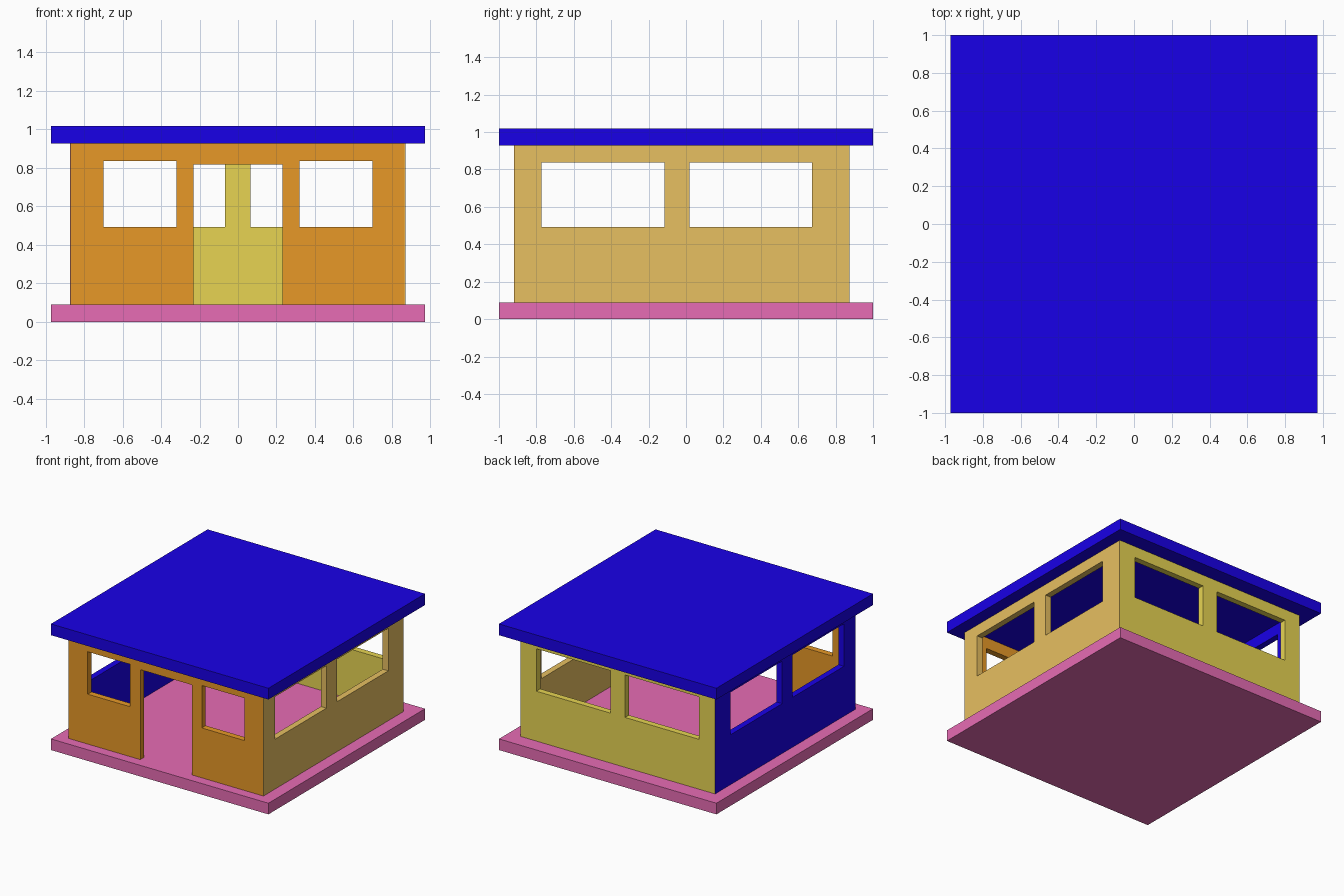
import bpy
import bmesh
from math import radians

if "Cube" in bpy.data.objects:
    bpy.data.objects.remove(bpy.data.objects["Cube"])


def material(name, *rgb):
    # Convert 0-255 display colour to linear
    col = [(c / 255 / 12.92) if c < 11 else ((c / 255 + 0.055) / 1.055) ** 2.4 for c in rgb] + [1]
    mat = bpy.data.materials.new(name)
    mat.use_nodes = True
    mat.diffuse_color = col
    mat.node_tree.nodes["Principled BSDF"].inputs["Base Color"].default_value = col
    return mat


blue = material("blue", 25, 0, 232)
pink = material("pink", 237, 111, 185)
orange = material("orange", 233, 154, 40)
tan = material("tan", 233, 193, 98)
olive = material("olive", 232, 213, 83)

BASE_TOP, ROOF_BOTTOM, ROOF_TOP = 0.09, 0.928, 1.019
THICKNESS = 0.05
SILL, HEAD = 0.493, 0.836


def slab(name, z0, z1, mat):
    bpy.ops.mesh.primitive_cube_add(size=1, location=(0, 0, (z0 + z1) / 2))
    ob = bpy.context.object
    ob.name = name
    ob.dimensions = (1.944, 2, z1 - z0)
    bpy.ops.object.transform_apply(location=False, rotation=False, scale=True)
    ob.data.materials.append(mat)


def wall(name, u0, u1, openings, location, angle, mat):
    """Wall panel facing local -y; openings are (u0, u1, z0, z1)."""
    us = sorted({u0, u1, *(u for o in openings for u in o[:2])})
    zs = sorted({BASE_TOP, ROOF_BOTTOM, *(z for o in openings for z in o[2:])})
    bm = bmesh.new()
    grid = [[bm.verts.new((u, 0, z)) for z in zs] for u in us]
    for i in range(len(us) - 1):
        for j in range(len(zs) - 1):
            u, z = (us[i] + us[i + 1]) / 2, (zs[j] + zs[j + 1]) / 2
            if not any(a < u < b and c < z < d for a, b, c, d in openings):
                bm.faces.new((grid[i][j], grid[i + 1][j], grid[i + 1][j + 1], grid[i][j + 1]))
    loose = [v for v in bm.verts if not v.link_faces]
    bmesh.ops.delete(bm, geom=loose, context='VERTS')
    mesh = bpy.data.meshes.new(name)
    bm.to_mesh(mesh)
    bm.free()
    mesh.materials.append(mat)
    ob = bpy.data.objects.new(name, mesh)
    bpy.context.collection.objects.link(ob)
    ob.location = (*location, 0)
    ob.rotation_euler.z = radians(angle)
    mod = ob.modifiers.new("thickness", 'SOLIDIFY')
    mod.thickness = THICKNESS
    mod.offset = -1


def window(a, b):
    return (a, b, SILL, HEAD)


# Floor and roof slabs
slab("floor_slab", 0, BASE_TOP, pink)
slab("roof_slab", ROOF_BOTTOM, ROOF_TOP, blue)

# Front wall with a doorway between two windows
wall("front_wall", -0.87, 0.866,
     [window(-0.70, -0.32), (-0.23, 0.23, BASE_TOP, 0.817), window(0.32, 0.70)],
     (0, -0.919), 0, orange)

# Back wall, seen from behind so u runs along -x
wall("back_wall", -0.868, 0.87, [window(-0.725, -0.065), window(0.068, 0.728)],
     (0, 0.874), 180, olive)

# Side walls with wide paired windows
wall("left_wall", -0.917, 0.872, [window(-0.772, -0.115), window(0.018, 0.675)],
     (0.871, 0), 90, tan)
wall("right_wall", -0.872, 0.917, [window(-0.675, -0.018), window(0.115, 0.772)],
     (-0.872, 0), 270, blue)
